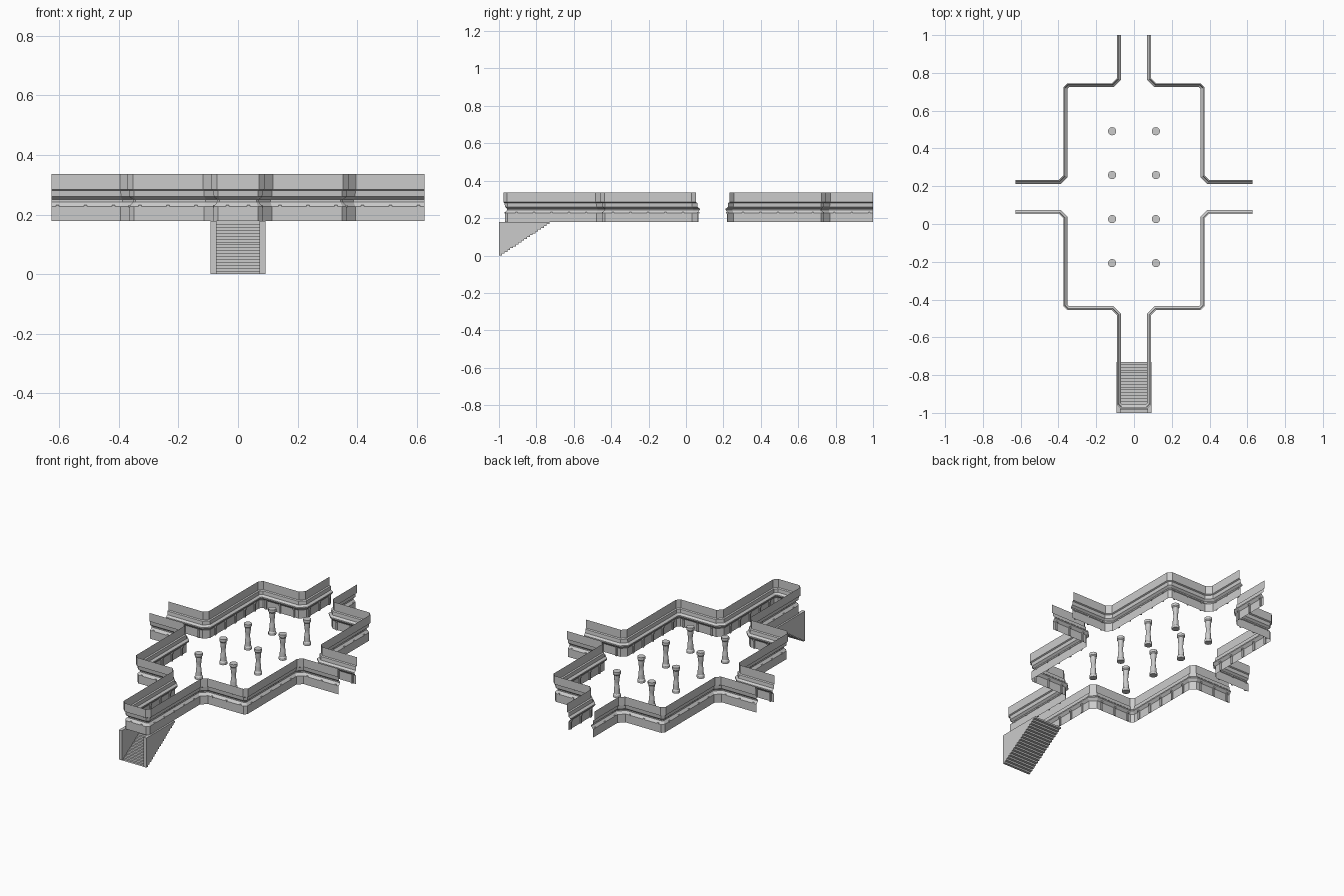
import bpy, bmesh, math
from mathutils import Vector

if "Cube" in bpy.data.objects:
    bpy.data.objects.remove(bpy.data.objects["Cube"])

Z0, Z1 = 0.178, 0.336


def finish(name, bm, mirror=(True, False)):
    bmesh.ops.recalc_face_normals(bm, faces=bm.faces)
    me = bpy.data.meshes.new(name)
    bm.to_mesh(me)
    bm.free()
    ob = bpy.data.objects.new(name, me)
    bpy.context.collection.objects.link(ob)
    if any(mirror):
        m = ob.modifiers.new("mirror", 'MIRROR')
        m.use_axis = (mirror[0], mirror[1], False)
    return ob


def left(a, b):
    d = (Vector(b) - Vector(a)).normalized()
    return Vector((-d.y, d.x))


def miters(path):
    # outward offset vector at each path point
    out = []
    for i in range(len(path)):
        n = [left(path[j], path[j + 1]) for j in (i - 1, i) if 0 <= j < len(path) - 1]
        s = n[0] + n[-1]
        out.append(s * (2 / s.length_squared))
    return out


def wall(name, path, profile):
    bm = bmesh.new()
    rows = [[bm.verts.new((p[0] + m.x * d, p[1] + m.y * d, z)) for d, z in profile]
            for p, m in zip(path, miters(path))]
    for a, b in zip(rows, rows[1:]):
        for k in range(len(profile) - 1):
            bm.faces.new((a[k], b[k], b[k + 1], a[k + 1]))
    return finish(name, bm)


def block(bm, c, t, n, half, d0, d1, z0, z1):
    v = [bm.verts.new((*(c + t * s * half + n * d), z))
         for z in (z0, z1) for s, d in ((-1, d0), (1, d0), (1, d1), (-1, d1))]
    for f in ((0, 1, 2, 3), (4, 5, 6, 7), (0, 1, 5, 4), (1, 2, 6, 5), (2, 3, 7, 6), (3, 0, 4, 7)):
        bm.faces.new([v[i] for i in f])


def ribs(name, path, step=0.0935):
    bm = bmesh.new()
    for a, b in zip(path, path[1:]):
        a, b = Vector(a), Vector(b)
        L = (b - a).length
        if L < 0.05:
            continue
        t, n = (b - a).normalized(), left(a, b)
        count = math.floor((L - 0.03) / step) + 1
        for i in range(count):
            c = (a + b) / 2 + t * step * (i - (count - 1) / 2)
            block(bm, c, t, n, 0.005, -0.015, -0.0085, Z0, 0.226)
            block(bm, c, t, n, 0.005, -0.018, -0.006, 0.224, 0.233)
    return finish(name, bm)


# Wall cross-section: outward offset and height
profile = [(0, Z1), (0, 0.285), (-0.007, 0.281), (-0.009, 0.26), (-0.021, 0.25),
           (-0.021, 0.243), (-0.008, 0.228), (-0.008, Z0)]

# Right half outlines, outward side on the left of travel
north = [(0.09, 1.0), (0.09, 0.772), (0.117, 0.745), (0.353, 0.745), (0.373, 0.725),
         (0.373, 0.257), (0.397, 0.233), (0.627, 0.233)]
south = [(0.627, 0.053), (0.397, 0.053), (0.373, 0.029), (0.373, -0.436), (0.353, -0.456),
         (0.117, -0.456), (0.09, -0.483), (0.09, -0.957), (0.07, -0.977), (0, -0.977)]

for label, path in (("north", north), ("south", south)):
    wall(label + "_wall", path, profile)
    ribs(label + "_wall_ribs", path)

# Entrance stairs
N, Y0, Y1 = 18, -1.0, -0.73
zig = [(Y0, 0.0)]
for i in range(N):
    y = Y0 + (Y1 - Y0) * (i + 1) / N
    zig += [(y, Z0 * i / N), (y, Z0 * (i + 1) / N)]
bm = bmesh.new()
rows = [[bm.verts.new((x, y, z)) for x in (-0.072, 0.072)] for y, z in zig]
for a, b in zip(rows, rows[1:]):
    bm.faces.new((a[0], a[1], b[1], b[0]))
finish("stair_steps", bm, (False, False))

# Stepped side panels of the stairs
bm = bmesh.new()
f = bm.faces.new([bm.verts.new((0.072, y, z)) for y, z in zig + [(Y0, Z0)]])
ext = bmesh.ops.extrude_face_region(bm, geom=[f], use_keep_orig=True)
moved = [g for g in ext["geom"] if isinstance(g, bmesh.types.BMVert)]
bmesh.ops.translate(bm, verts=moved, vec=(0.02, 0, 0))
finish("stair_side_panels", bm)

# Columns: waisted lathe shapes with base and capital
turn = [(0.022, Z0), (0.022, 0.192), (0.017, 0.199), (0.016, 0.225), (0.0125, 0.252),
        (0.0125, 0.264), (0.016, 0.29), (0.017, 0.31), (0.022, 0.316), (0.022, 0.332)]
S = 12
for row, cy in enumerate((-0.207, 0.026, 0.259, 0.491)):
    bm = bmesh.new()
    rings = [[bm.verts.new((0.116 + r * math.cos(2 * math.pi * k / S),
                            cy + r * math.sin(2 * math.pi * k / S), z)) for k in range(S)]
             for r, z in turn]
    for a, b in zip(rings, rings[1:]):
        for k in range(S):
            bm.faces.new((a[k], a[(k + 1) % S], b[(k + 1) % S], b[k]))
    bm.faces.new(rings[0])
    bm.faces.new(rings[-1])
    finish("column_pair_%d" % (row + 1), bm)
